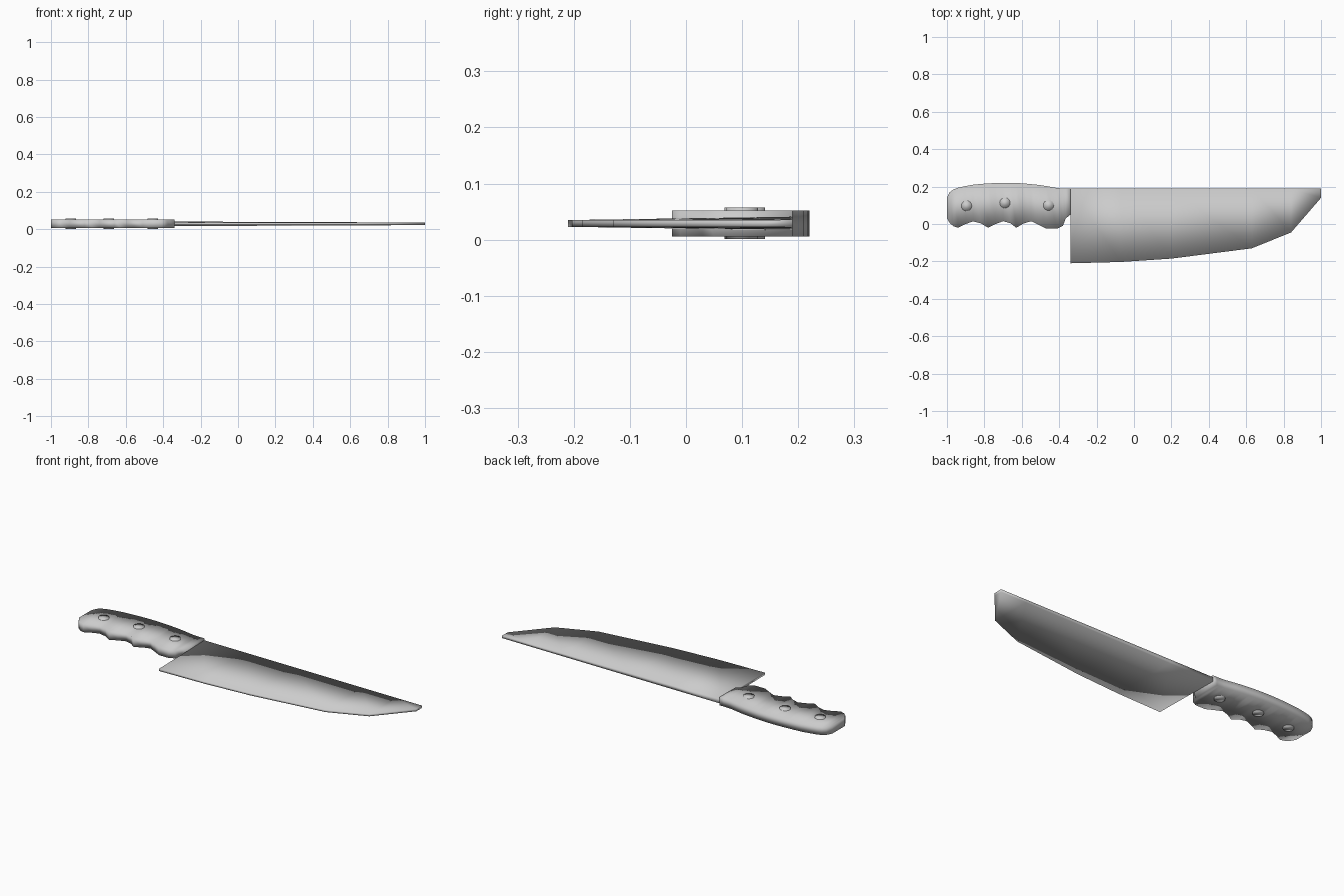
import bpy
import bmesh

cube = bpy.data.objects.get("Cube")
if cube:
    bpy.data.objects.remove(cube, do_unlink=True)

MID = 0.029  # height of the knife's centre plane

grey = bpy.data.materials.new("plain grey")
grey.use_nodes = True
colour = (0.6, 0.6, 0.6, 1)
grey.diffuse_color = colour
grey.node_tree.nodes["Principled BSDF"].inputs["Base Color"].default_value = colour


def finish(bm, name):
    bmesh.ops.recalc_face_normals(bm, faces=bm.faces)
    for face in bm.faces:
        face.smooth = True
    mesh = bpy.data.meshes.new(name)
    bm.to_mesh(mesh)
    bm.free()
    mesh.materials.append(grey)
    obj = bpy.data.objects.new(name, mesh)
    bpy.context.collection.objects.link(obj)
    return obj


def slab(name, stations):
    """Skin rectangular sections (x, back y, belly y, back half, belly half)."""
    bm = bmesh.new()
    rings = []
    for x, back, belly, h1, h2 in stations:
        corners = [(back, h1), (belly, h2), (belly, -h2), (back, -h1)]
        rings.append([bm.verts.new((x, y, MID + h)) for y, h in corners])
    for a, b in zip(rings, rings[1:]):
        for i in range(4):
            j = (i + 1) % 4
            bm.faces.new((a[i], a[j], b[j], b[i]))
    bm.faces.new(rings[0])
    bm.faces.new(rings[-1])
    return finish(bm, name)


# Blade: straight spine, curved belly, thinning towards edge and tip
belly = [(-0.34, -0.21), (-0.07, -0.203), (0.2, -0.185), (0.63, -0.13),
         (0.84, -0.045), (1.0, 0.14)]
slab("blade", [(x, 0.19, y, 0.012 - 0.005 * (x + 0.34) / 1.34, 0.006)
               for x, y in belly])

# Handle: arched back and three finger grooves
grip = [(-1.0, 0.14, 0.03), (-0.985, 0.17, 0.005), (-0.965, 0.185, -0.012),
        (-0.94, 0.194, -0.02), (-0.90, 0.203, 0.0), (-0.86, 0.21, 0.014),
        (-0.82, 0.214, 0.004), (-0.78, 0.217, -0.02), (-0.74, 0.219, 0.0),
        (-0.70, 0.22, 0.015), (-0.66, 0.22, 0.004), (-0.63, 0.219, -0.02),
        (-0.59, 0.217, 0.003), (-0.55, 0.213, 0.015), (-0.51, 0.209, -0.004),
        (-0.47, 0.203, -0.025), (-0.41, 0.192, -0.025), (-0.38, 0.19, -0.01),
        (-0.365, 0.19, 0.03), (-0.34, 0.19, 0.05)]
slab("handle", [(x, top, low, 0.023, 0.023) for x, top, low in grip])

# Rivets: low pins showing on both sides of the handle
for label, x, y in (("rear", -0.895, 0.097), ("middle", -0.69, 0.113),
                    ("front", -0.457, 0.1)):
    bm = bmesh.new()
    bmesh.ops.create_cone(bm, cap_ends=True, segments=16, radius1=0.028,
                          radius2=0.028, depth=0.056)
    rivet = finish(bm, label + "_rivet")
    rivet.location = (x, y, MID)
